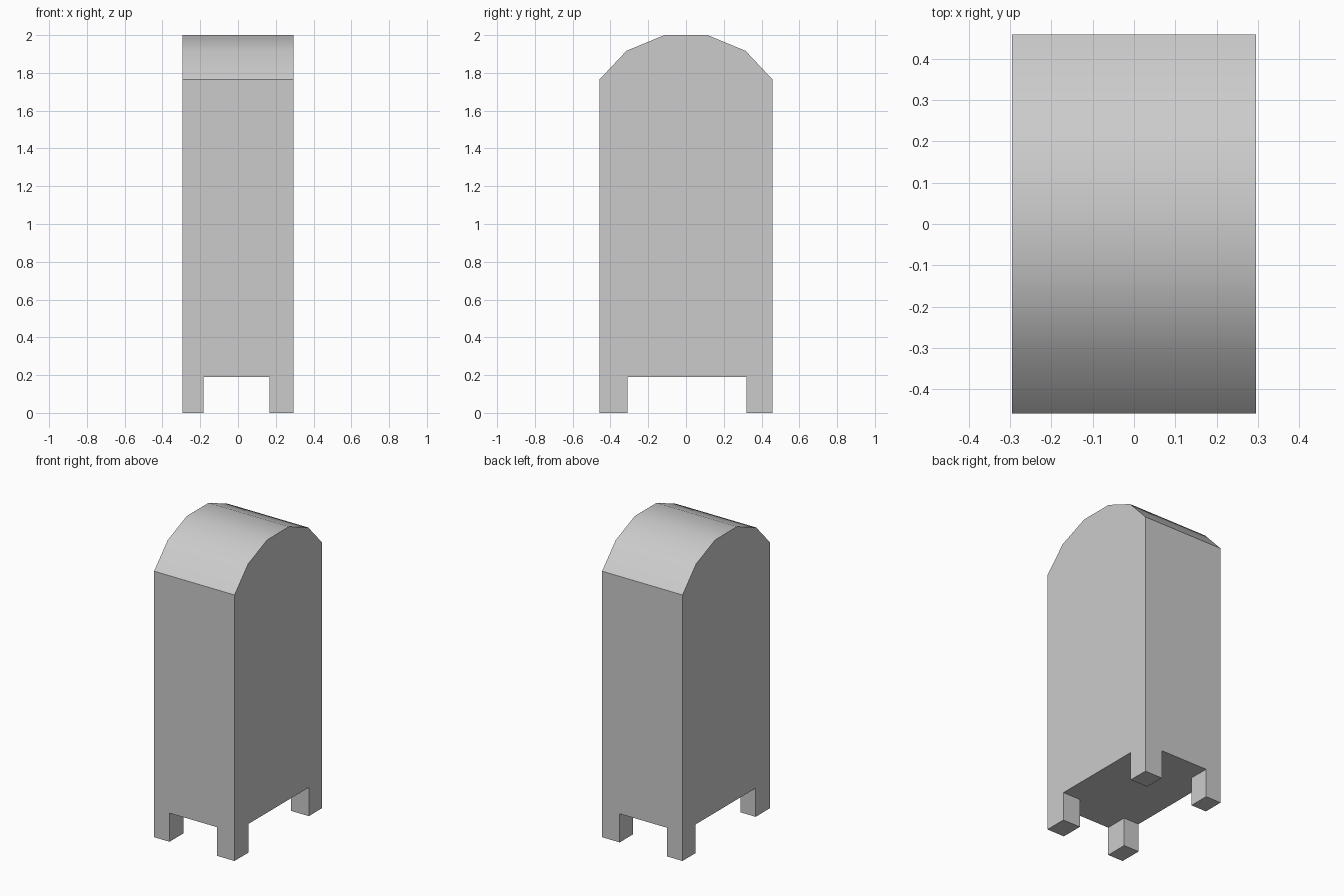
import bpy, bmesh, math
from mathutils import Vector

if "Cube" in bpy.data.objects:
    bpy.data.objects.remove(bpy.data.objects["Cube"])


def prism(name, outline, push):
    """Extrude a closed outline of 3D points along the push vector."""
    bm = bmesh.new()
    face = bm.faces.new([bm.verts.new(p) for p in outline])
    ext = bmesh.ops.extrude_face_region(bm, geom=[face])
    bmesh.ops.translate(bm, vec=Vector(push),
                        verts=[v for v in ext["geom"] if isinstance(v, bmesh.types.BMVert)])
    bmesh.ops.recalc_face_normals(bm, faces=bm.faces)
    mesh = bpy.data.meshes.new(name)
    bm.to_mesh(mesh)
    bm.free()
    obj = bpy.data.objects.new(name, mesh)
    bpy.context.collection.objects.link(obj)
    return obj


HALF_W, HALF_D = 0.295, 0.458
LEG_H = 0.19

# Cabinet: side profile with a five-sided arched roof, extruded across x
right_half = [(HALF_D, 0), (HALF_D, 1.765), (0.315, 1.917), (0.114, 2.0)]
profile = right_half + [(-y, z) for y, z in reversed(right_half)]
cabinet = prism("cabinet_with_legs",
                [(-HALF_W, y, z) for y, z in profile], (2 * HALF_W, 0, 0))

# Cross-shaped cutter: clears the underside, leaving a leg at each corner
x0, x1 = -0.182, 0.166
y0, y1 = -0.309, 0.321
R = 1.0
cross = [(x0, -R), (x1, -R), (x1, y0), (R, y0), (R, y1), (x1, y1),
         (x1, R), (x0, R), (x0, y1), (-R, y1), (-R, y0), (x0, y0)]
cutter = prism("leg_gap_cutter", [(x, y, -0.2) for x, y in cross], (0, 0, 0.2 + LEG_H))
cutter.hide_render = True

cut = cabinet.modifiers.new("leg_gaps", "BOOLEAN")
cut.operation = "DIFFERENCE"
cut.solver = "EXACT"
cut.object = cutter

bpy.context.view_layer.objects.active = cabinet
cabinet.select_set(True)
bpy.ops.object.modifier_apply(modifier=cut.name)
bpy.data.objects.remove(cutter)

# Smooth roof curve, sharp eaves and corners
bpy.ops.object.shade_smooth_by_angle(angle=math.radians(30))
